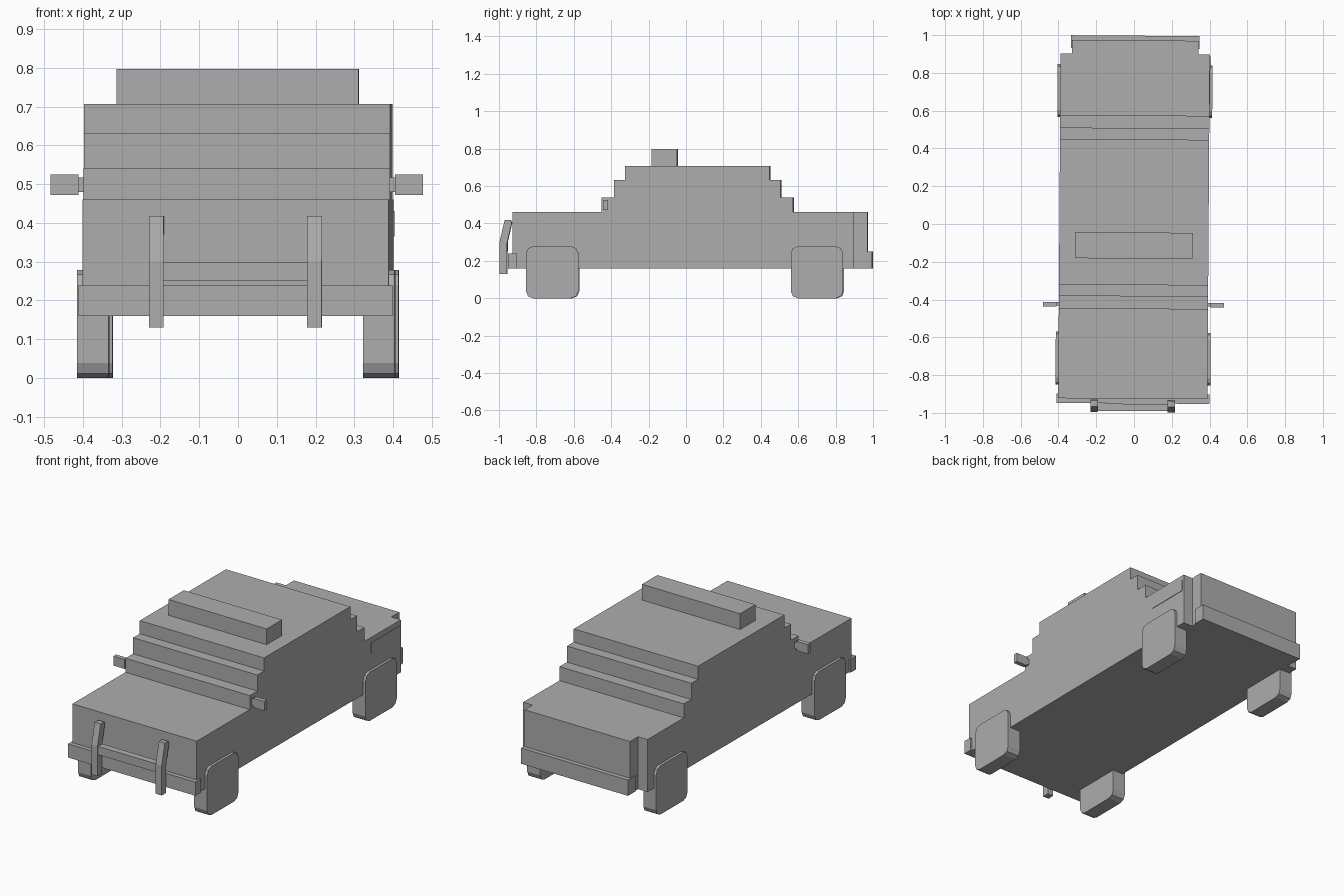
import bpy, bmesh, math
from mathutils import Matrix

cube = bpy.data.objects.get("Cube")
if cube:
    bpy.data.objects.remove(cube, do_unlink=True)

grey = bpy.data.materials.new("plain_grey")
grey.use_nodes = True
COLOR = (0.42, 0.42, 0.42, 1)
grey.diffuse_color = COLOR
grey.node_tree.nodes["Principled BSDF"].inputs["Base Color"].default_value = COLOR

# The whole car sits a touch askew
SKEW = Matrix.Rotation(math.radians(-0.4), 4, 'Z')


def prism(name, x0, x1, profile, bevel=0):
    """Extrude a side profile of (y, z) points from x0 to x1."""
    bm = bmesh.new()
    face = bm.faces.new([bm.verts.new((x0, y, z)) for y, z in profile])
    ext = bmesh.ops.extrude_face_region(bm, geom=[face])
    verts = [v for v in ext["geom"] if isinstance(v, bmesh.types.BMVert)]
    bmesh.ops.translate(bm, verts=verts, vec=(x1 - x0, 0, 0))
    if bevel:
        edges = [e for e in bm.edges if abs(e.verts[0].co.x - e.verts[1].co.x) > 0.01]
        bmesh.ops.bevel(bm, geom=edges, offset=bevel, segments=2, profile=0.5,
                        affect='EDGES')
    bmesh.ops.recalc_face_normals(bm, faces=bm.faces)
    bm.transform(SKEW)
    mesh = bpy.data.meshes.new(name)
    bm.to_mesh(mesh)
    bm.free()
    mesh.materials.append(grey)
    obj = bpy.data.objects.new(name, mesh)
    bpy.context.collection.objects.link(obj)
    return obj


def box(name, x0, x1, y0, y1, z0, z1, bevel=0):
    return prism(name, x0, x1, [(y0, z0), (y1, z0), (y1, z1), (y0, z1)], bevel)


# Body with stepped windscreen and rear window
HALF = 0.395
prism("body", -HALF, HALF, [
    (-0.925, 0.16), (0.9, 0.16), (0.9, 0.46), (0.575, 0.46), (0.575, 0.54),
    (0.508, 0.54), (0.508, 0.632), (0.448, 0.632), (0.448, 0.707),
    (-0.323, 0.707), (-0.323, 0.632), (-0.383, 0.632), (-0.383, 0.54),
    (-0.45, 0.54), (-0.45, 0.46), (-0.925, 0.46)])
box("tail_panel", -0.335, 0.335, 0.89, 0.972, 0.16, 0.46)

# Bumpers and roof light bar
box("front_bumper", -0.405, 0.405, -0.95, -0.9, 0.16, 0.238)
box("rear_bumper", -0.34, 0.34, 0.93, 0.997, 0.16, 0.25)
box("roof_light_bar", -0.312, 0.312, -0.183, -0.045, 0.70, 0.797)

# Push bar
box("push_bar_cross", -0.19, 0.19, -0.99, -0.952, 0.25, 0.298)
BAR = [(-0.996, 0.13), (-0.956, 0.13), (-0.956, 0.29), (-0.93, 0.405),
       (-0.937, 0.418), (-0.968, 0.418), (-0.996, 0.3)]

# Paired parts
for side, s in (("left", 1), ("right", -1)):
    prism(f"push_bar_{side}", s * 0.185, s * 0.223, BAR)
    box(f"mirror_arm_{side}", s * 0.38, s * 0.412, -0.435, -0.415, 0.48, 0.517)
    box(f"mirror_{side}", s * 0.408, s * 0.48, -0.44, -0.415, 0.472, 0.525)
    for end, y in (("front", -0.713), ("rear", 0.703)):
        box(f"{end}_wheel_{side}", s * 0.328, s * 0.41,
            y - 0.14, y + 0.14, 0, 0.278, bevel=0.038)

# Thin panel on the left rear flank
box("flank_panel", HALF - 0.01, HALF + 0.003, 0.635, 0.89, 0.365, 0.43)
